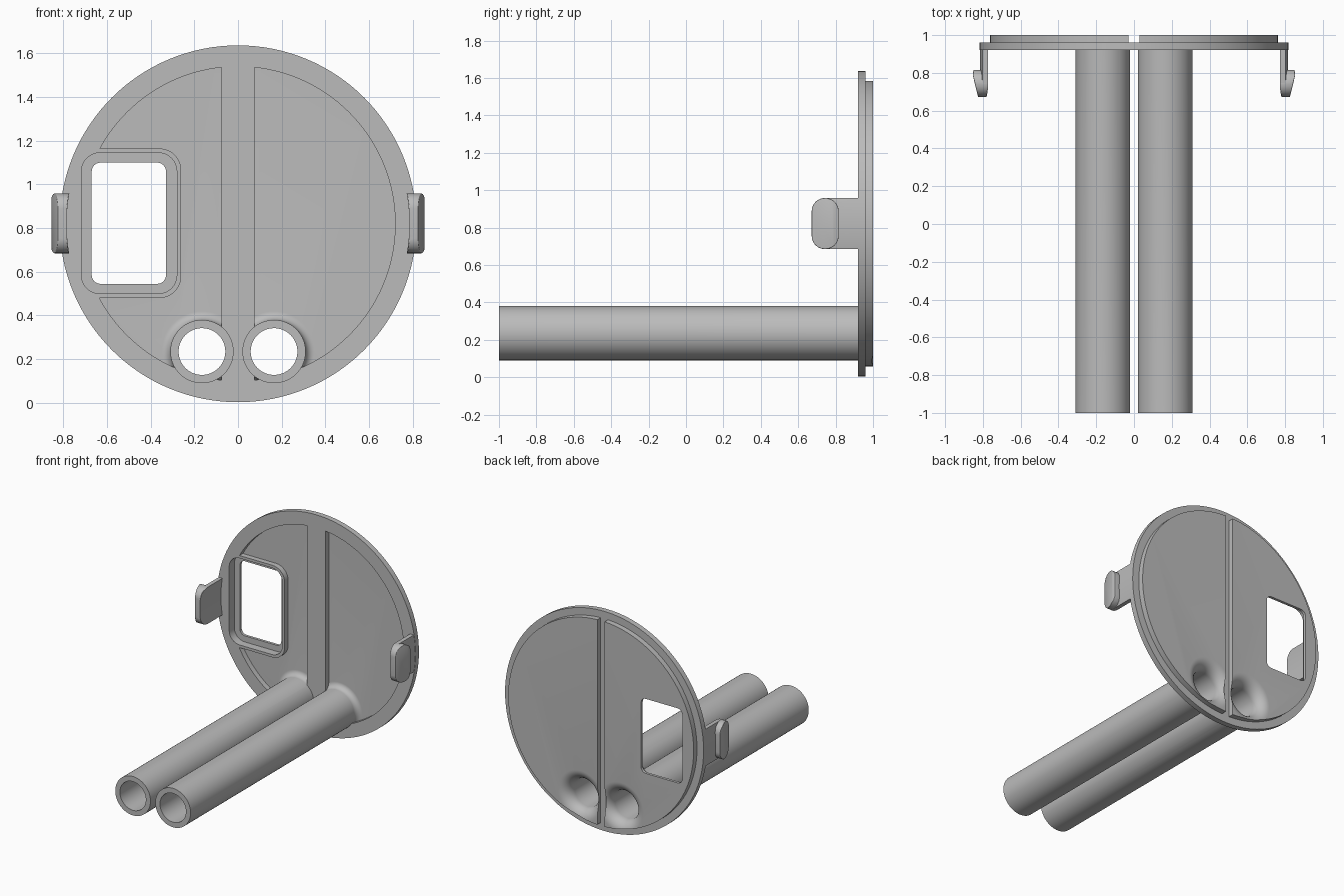
import bpy
import bmesh
from math import sin, cos, pi, radians

if "Cube" in bpy.data.objects:
    bpy.data.objects.remove(bpy.data.objects["Cube"], do_unlink=True)

grey = bpy.data.materials.new("plain grey")
grey.use_nodes = True
grey.diffuse_color = (0.5, 0.5, 0.5, 1)
grey.node_tree.nodes["Principled BSDF"].inputs["Base Color"].default_value = (0.5, 0.5, 0.5, 1)

CZ = 0.82               # height of the disc centre
TUBE_X, TUBE_Z = 0.165, 0.235
FLOOR, FRONT = 0.96, 0.92


def finish(bm, name):
    bmesh.ops.recalc_face_normals(bm, faces=bm.faces)
    mesh = bpy.data.meshes.new(name)
    bm.to_mesh(mesh)
    bm.free()
    mesh.materials.append(grey)
    obj = bpy.data.objects.new(name, mesh)
    bpy.context.collection.objects.link(obj)
    return obj


def prism(name, outline, axis, lo, hi):
    """Extrude a 2D outline along an axis (0 = x, 1 = y, 2 = z)."""
    bm = bmesh.new()

    def ring(t):
        out = []
        for p in outline:
            co = list(p)
            co.insert(axis, t)
            out.append(bm.verts.new(co))
        return out
    a, b = ring(lo), ring(hi)
    bm.faces.new(a)
    bm.faces.new(b)
    n = len(a)
    for i in range(n):
        bm.faces.new((a[i], a[(i + 1) % n], b[(i + 1) % n], b[i]))
    return finish(bm, name)


def circle(r, cx=0, cz=CZ, n=128):
    return [(cx + r * cos(2 * pi * i / n), cz + r * sin(2 * pi * i / n)) for i in range(n)]


def rounded(u0, u1, v0, v1, r, n=8):
    pts = []
    corners = ((u1 - r, v1 - r), (u0 + r, v1 - r), (u0 + r, v0 + r), (u1 - r, v0 + r))
    for k, (u, v) in enumerate(corners):
        for i in range(n + 1):
            a = (k + i / n) * pi / 2
            pts.append((u + r * cos(a), v + r * sin(a)))
    return pts


def rect(u0, u1, v0, v1):
    return [(u0, v0), (u1, v0), (u1, v1), (u0, v1)]


def lathe(name, profile, cx, n=64):
    """Closed solid turned about a tube axis from (radius, y) points."""
    bm = bmesh.new()
    rings = [[bm.verts.new((x, y, z)) for x, z in circle(r, cx, TUBE_Z, n)] for r, y in profile]
    bm.faces.new(rings[0])
    bm.faces.new(rings[-1])
    for a, b in zip(rings, rings[1:]):
        for i in range(n):
            bm.faces.new((a[i], a[(i + 1) % n], b[(i + 1) % n], b[i]))
    return finish(bm, name)


def apply_modifiers(obj):
    deps = bpy.context.evaluated_depsgraph_get()
    mesh = bpy.data.meshes.new_from_object(obj.evaluated_get(deps))
    obj.modifiers.clear()
    obj.data = mesh


def boolean(obj, operation, tool):
    mod = obj.modifiers.new("cut", "BOOLEAN")
    mod.operation = operation
    mod.solver = "EXACT"
    mod.object = tool
    apply_modifiers(obj)
    bpy.data.objects.remove(tool, do_unlink=True)


def flare(r, radius, y_end):
    """Straight tube wall opening into a quarter-round trumpet."""
    pts = [(r, -1.1)]
    for i in range(11):
        a = i / 10 * pi / 2
        pts.append((r + radius * (1 - cos(a)), FRONT + radius * sin(a)))
    return pts + [(pts[-1][0], y_end)]


def smooth(obj):
    bpy.ops.object.select_all(action="DESELECT")
    obj.select_set(True)
    bpy.context.view_layer.objects.active = obj
    bpy.ops.object.shade_smooth_by_angle(angle=radians(30))


# Flanged disc with a raised back split by a groove
plate = prism("face_plate_with_tubes", circle(0.817), 1, FRONT, FLOOR)
boolean(plate, "UNION", prism("raised_back", circle(0.763), 1, 0.945, 1.0))
boolean(plate, "DIFFERENCE", prism("groove", rect(-0.03, 0.03, -0.1, 1.8), 1, FLOOR, 1.1))

# Front recess, leaving the centre rib, window frame and tube flares
recess = prism("recess", circle(0.72), 1, 0.85, FLOOR)
boolean(recess, "DIFFERENCE", prism("rib", rect(-0.075, 0.075, -0.1, 1.8), 1, 0.8, 1.1))
boolean(recess, "DIFFERENCE",
        prism("frame", rounded(-0.78, -0.26, 0.48, 1.165, 0.1), 1, 0.8, 1.1))
for side in (-1, 1):
    boolean(recess, "DIFFERENCE", lathe("flare", flare(0.145, 0.04, 0.98), side * TUBE_X))
boolean(plate, "DIFFERENCE", recess)

# Window seat and opening
boolean(plate, "DIFFERENCE", prism("seat", rounded(-0.717, -0.28, 0.5, 1.145, 0.085), 1, 0.8, 0.98))
boolean(plate, "DIFFERENCE", prism("opening", rounded(-0.67, -0.33, 0.545, 1.1, 0.04), 1, 0.8, 1.1))

# Two tubes with bores that open out at the back
for side in (-1, 1):
    boolean(plate, "UNION",
            lathe("tube", [(0.145, -1.0), (0.145, 0.93)], side * TUBE_X))
for side in (-1, 1):
    boolean(plate, "DIFFERENCE", lathe("bore", flare(0.107, 0.08, 1.05), side * TUBE_X))
smooth(plate)

# Side clips: curved tab with a rounded hook on its outside
for side, name in ((-1, "right"), (1, "left")):
    span = sorted((side * 0.6, side * 1.0))
    tab = prism(name + "_clip_tab", circle(0.815), 1, 0.6, 0.94)
    boolean(tab, "DIFFERENCE", prism("inside", circle(0.785), 1, 0.5, 1.1))
    boolean(tab, "INTERSECT", prism("shape", rounded(0.672, 1.2, 0.685, 0.958, 0.075), 0, *span))

    section = [(0.74, 0.66), (0.822, 0.66), (0.853, 0.785), (0.85, 0.818), (0.74, 0.818)]
    hook = prism(name + "_clip_hook", [(side * x, y) for x, y in section], 2, 0.6, 1.05)
    boolean(hook, "INTERSECT", prism("shape", rounded(0.672, 0.816, 0.685, 0.958, 0.07), 0, *span))
    boolean(hook, "DIFFERENCE", prism("inside", circle(0.786), 1, 0.5, 1.1))
    bevel = hook.modifiers.new("round", "BEVEL")
    bevel.width = 0.015
    bevel.segments = 3
    bevel.limit_method = "ANGLE"
    bevel.angle_limit = radians(40)
    apply_modifiers(hook)
    smooth(tab)
    smooth(hook)
